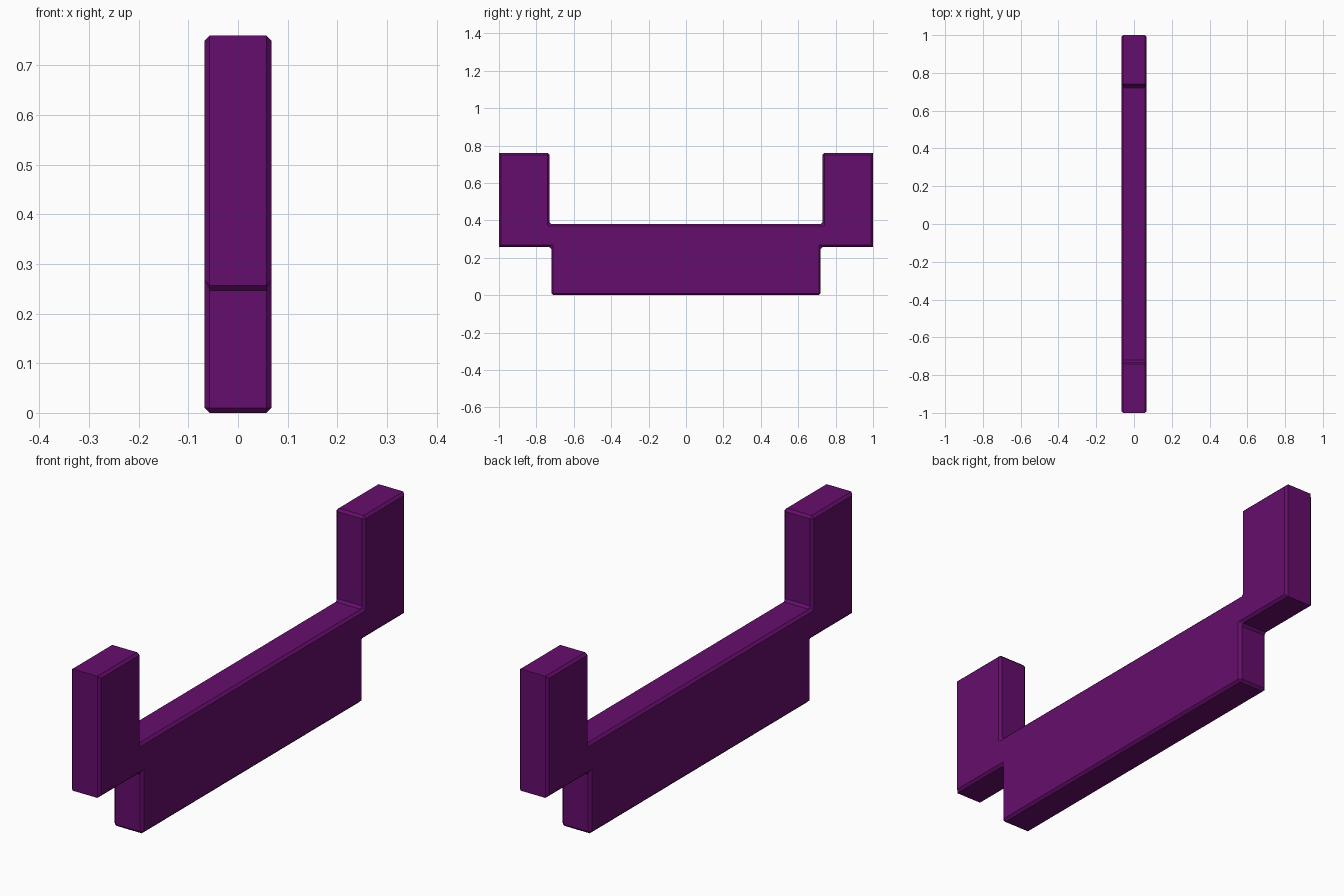
import bpy, bmesh

if "Cube" in bpy.data.objects:
    bpy.data.objects.remove(bpy.data.objects["Cube"])

HALF_WIDTH = 0.067
CHAMFER = 0.01

# Half of the side profile (y, z), mirrored to give the whole outline
half = [(0.72, 0.0), (0.72, 0.257), (1.0, 0.257), (1.0, 0.76), (0.73, 0.76), (0.73, 0.38)]
outline = half + [(-y, z) for y, z in reversed(half)]

# Extrude the profile across the width
bm = bmesh.new()
face = bm.faces.new([bm.verts.new((-HALF_WIDTH, y, z)) for y, z in outline])
ext = bmesh.ops.extrude_face_region(bm, geom=[face])
moved = [g for g in ext["geom"] if isinstance(g, bmesh.types.BMVert)]
bmesh.ops.translate(bm, verts=moved, vec=(2 * HALF_WIDTH, 0, 0))
bmesh.ops.recalc_face_normals(bm, faces=bm.faces)

# Chamfer every edge except the crosswise ones at the outer ends
def is_outer_corner(e):
    a, b = (v.co for v in e.verts)
    return abs(a.x - b.x) > 0.01 and abs(a.y) > 0.99

edges = [e for e in bm.edges if not is_outer_corner(e)]
bmesh.ops.bevel(bm, geom=edges, offset=CHAMFER, segments=1, affect='EDGES', clamp_overlap=True)
bmesh.ops.recalc_face_normals(bm, faces=bm.faces)

mesh = bpy.data.meshes.new("cradle_bracket")
bm.to_mesh(mesh)
bm.free()
obj = bpy.data.objects.new("cradle_bracket", mesh)
bpy.context.collection.objects.link(obj)

# Purple finish
mat = bpy.data.materials.new("purple")
mat.diffuse_color = (0.13, 0.004, 0.15, 1)
mat.use_nodes = True
mat.node_tree.nodes["Principled BSDF"].inputs["Base Color"].default_value = mat.diffuse_color
mesh.materials.append(mat)
